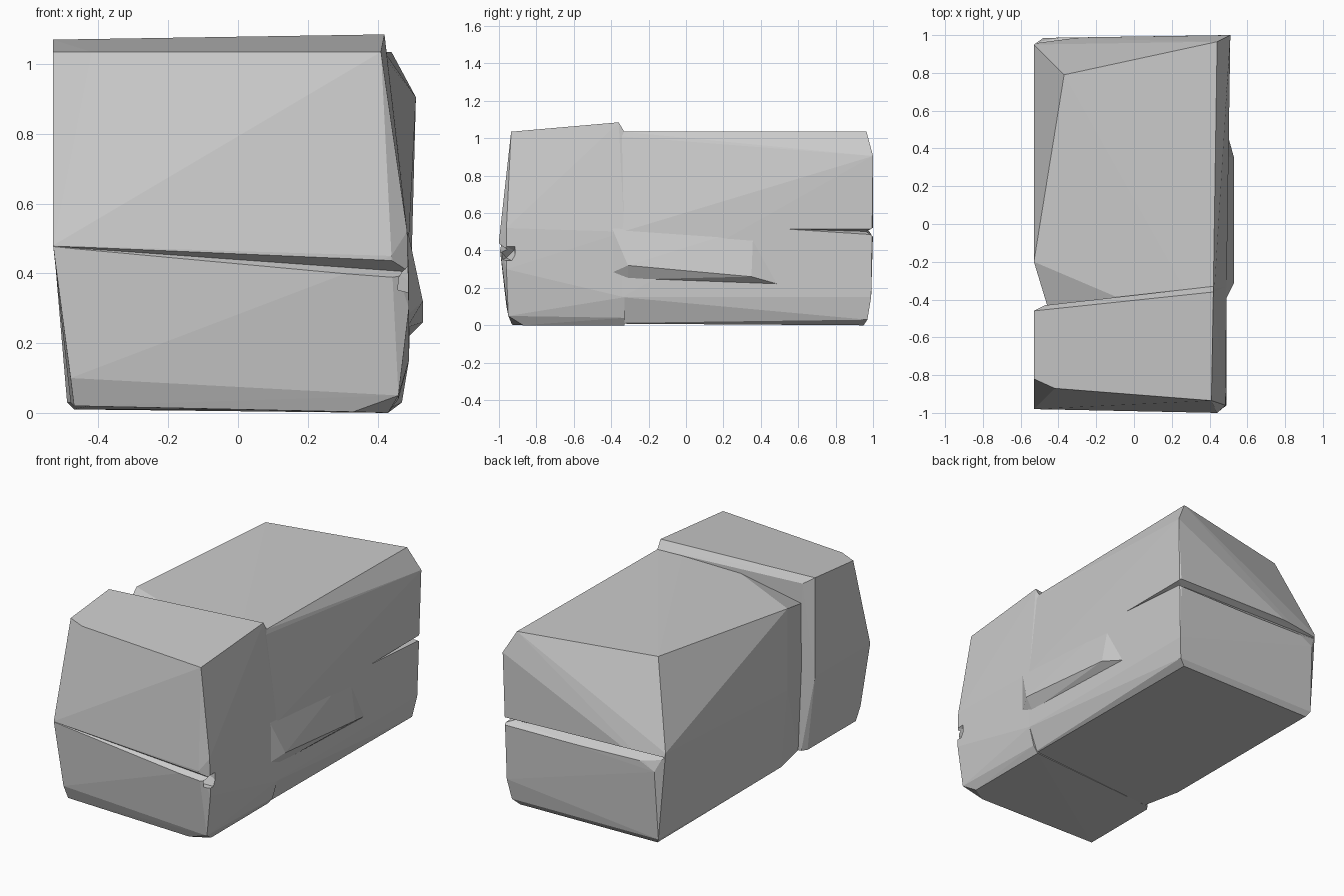
import bpy, bmesh


def hull(name, pts):
    """Flat-faced convex chunk from its corner points."""
    bm = bmesh.new()
    for p in pts:
        bm.verts.new(p)
    res = bmesh.ops.convex_hull(bm, input=bm.verts)
    junk = {v for v in res["geom_interior"] + res["geom_unused"]
            if isinstance(v, bmesh.types.BMVert)}
    bmesh.ops.delete(bm, geom=list(junk), context='VERTS')
    bmesh.ops.recalc_face_normals(bm, faces=bm.faces)
    me = bpy.data.meshes.new(name)
    bm.to_mesh(me)
    bm.free()
    ob = bpy.data.objects.new(name, me)
    bpy.context.collection.objects.link(ob)
    return ob


def combine(target, other, op):
    bpy.context.view_layer.objects.active = target
    mod = target.modifiers.new("combine", 'BOOLEAN')
    mod.operation = op
    mod.solver = 'EXACT'
    mod.object = other
    bpy.ops.object.modifier_apply(modifier=mod.name)
    bpy.data.objects.remove(other)


# main rock behind the vertical groove
rock = hull("rock_block", [
    (-.38, -.6, .85), (-.46, -.43, .91), (-.53, -.2, .985), (-.37, .79, 1.035),
    (.44, .965, 1.035), (.42, .35, 1.035), (.42, -.34, 1.035), (.41, -.6, 1.03),
    (.51, 1, .905), (.49, .4, .5), (.49, -.34, .5), (.47, -.6, .5), (.49, 1, .5),
    (-.53, .95, .56), (-.48, .985, .45), (-.53, -.2, .5), (-.46, -.43, .5),
    (.49, .99, .15), (.49, -.34, .15), (.47, .97, .03), (.43, .95, 0),
    (-.49, .96, .04), (-.47, .94, .01), (-.49, -.2, .03), (-.44, -.43, .03),
    (.43, -.6, .01), (-.38, -.6, .03)])

# front slab with the raised lip
slab = hull("front_slab", [
    (.42, -.36, 1.085), (-.53, -.46, 1.07), (-.53, -.82, 1.035), (-.42, -.87, 1.035),
    (.41, -.935, 1.035), (.42, -.33, 1.035), (-.47, -.43, 1.03),
    (-.53, -.98, .48), (.44, -1, .45), (.485, -.96, .52), (-.53, -.46, .48),
    (.49, -.33, .5), (.49, -.96, .3), (.49, -.33, .15), (.46, -.95, .05),
    (-.48, -.96, .1), (-.47, -.93, .02), (-.48, -.46, .03), (-.46, -.43, .03),
    (.33, -.93, .003), (.43, -.87, 0), (.43, -.33, 0), (.46, -.33, .04)])
combine(rock, slab, 'UNION')

# overhanging bulge on the right side
bulge = hull("side_bulge", [
    (.485, -.4, .53), (.485, .36, .53), (.53, -.31, .32), (.53, .35, .26),
    (.485, -.4, .28), (.485, -.31, .245), (.485, .51, .215),
    (.4, -.3, .5), (.4, .35, .5), (.4, -.3, .3), (.4, .35, .27)])
combine(rock, bulge, 'UNION')

# tapering cracks: front, front right corner, right side, back
cracks = [
    [(-.54, -1.02, .482), (-.54, -.978, .478), (-.54, -1.02, .474),
     (.55, -1.02, .445), (.55, -.955, .4), (.55, -1.02, .365)],
    [(.55, -.9, .47), (.55, -1.05, .47), (.43, -.96, .36), (.55, -.9, .33),
     (.55, -1.05, .33), (.46, -.92, .4)],
    [(.5, .53, .515), (.55, .53, .515), (.45, 1.02, .5), (.55, 1.02, .53),
     (.55, 1.02, .465)],
    [(.55, 1.02, .53), (.55, .965, .5), (.55, 1.02, .46),
     (-.56, 1.02, .57), (-.56, .95, .535), (-.56, 1.02, .46)]]
for pts in cracks:
    combine(rock, hull("crack_cutter", pts), 'DIFFERENCE')
